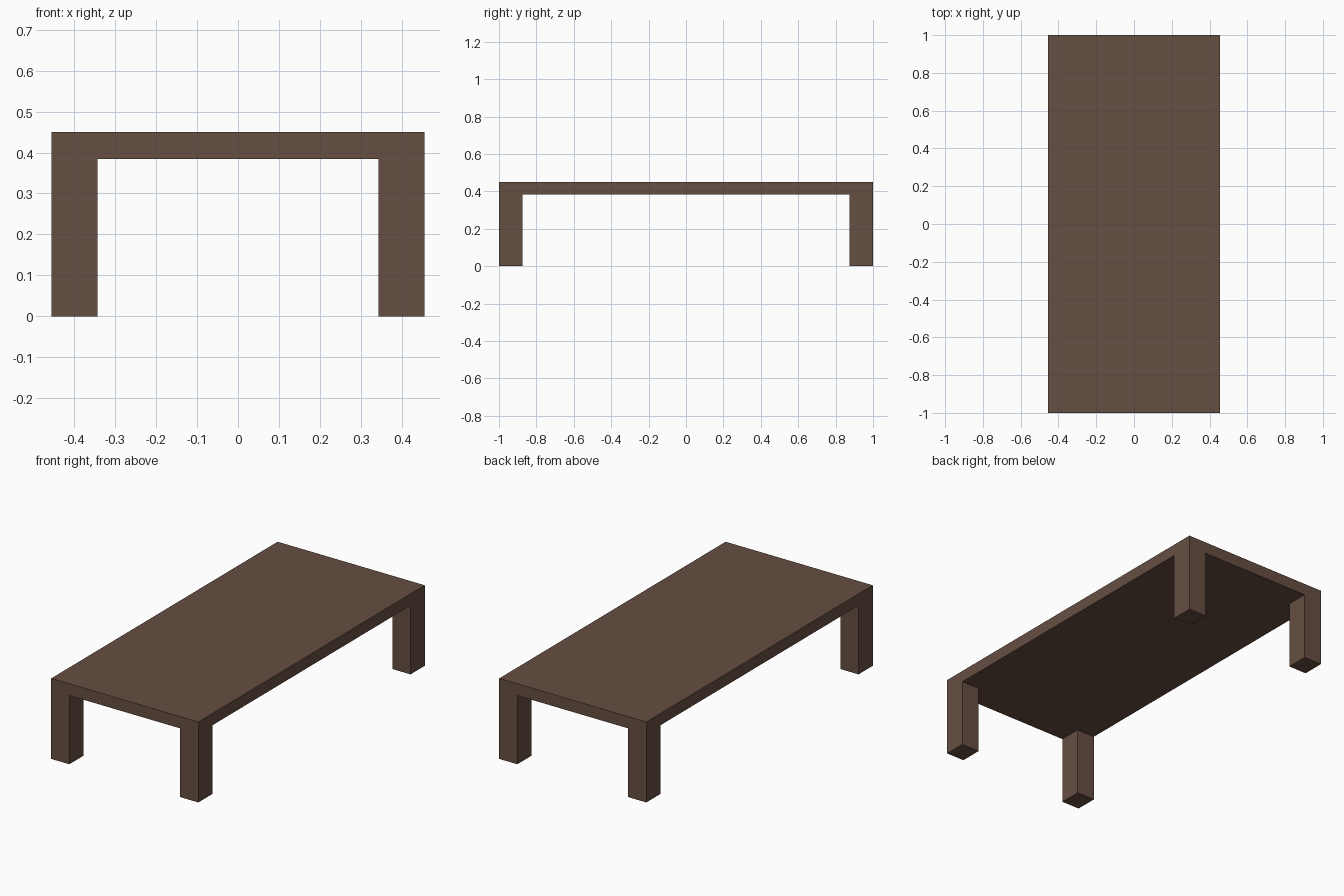
import bpy, bmesh

if "Cube" in bpy.data.objects:
    bpy.data.objects.remove(bpy.data.objects["Cube"])

HX, HY = 0.455, 1.0          # half width, half length
LX, LY = 0.343, 0.874        # inner leg faces
TOP, UNDER = 0.45, 0.384     # slab top and underside

bm = bmesh.new()

# Underside of the slab as a 3x3 grid, so each corner cell is a leg footprint
xs, ys = (-HX, -LX, LX, HX), (-HY, -LY, LY, HY)
grid = [[bm.verts.new((x, y, UNDER)) for y in ys] for x in xs]
cells = {(i, j): bm.faces.new((grid[i][j], grid[i][j + 1],
                               grid[i + 1][j + 1], grid[i + 1][j]))
         for i in range(3) for j in range(3)}

# Table top: extrude the grid upwards, keeping the underside
slab = bmesh.ops.extrude_face_region(bm, geom=list(cells.values()),
                                     use_keep_orig=True)
for v in (g for g in slab["geom"] if isinstance(g, bmesh.types.BMVert)):
    v.co.z = TOP

# Legs: pull the four corner cells down to the floor
for i in (0, 2):
    for j in (0, 2):
        leg = bmesh.ops.extrude_discrete_faces(bm, faces=[cells[i, j]])
        for v in leg["faces"][0].verts:
            v.co.z = 0

# Merge flush faces into clean flat sides
bmesh.ops.recalc_face_normals(bm, faces=bm.faces)
bmesh.ops.dissolve_limit(bm, angle_limit=0.01, verts=bm.verts, edges=bm.edges)

mesh = bpy.data.meshes.new("coffee_table")
bm.to_mesh(mesh)
bm.free()
table = bpy.data.objects.new("coffee_table", mesh)
bpy.context.collection.objects.link(table)

# Dark brown wood
wood = bpy.data.materials.new("brown_wood")
wood.diffuse_color = (0.133, 0.077, 0.054, 1)
wood.use_nodes = True
wood.node_tree.nodes["Principled BSDF"].inputs["Base Color"].default_value = wood.diffuse_color
mesh.materials.append(wood)
